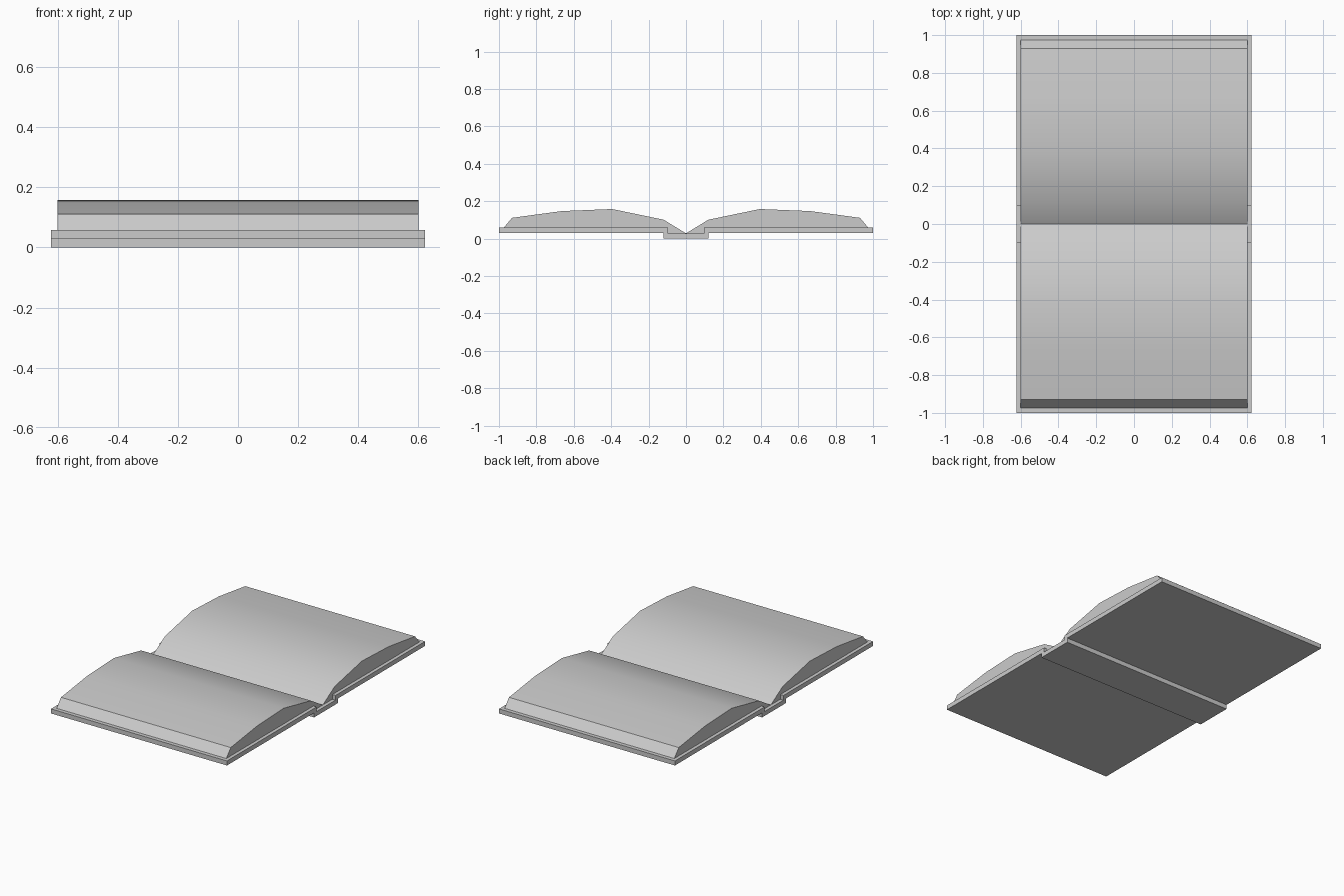
import bpy
import bmesh
import math

if "Cube" in bpy.data.objects:
    bpy.data.objects.remove(bpy.data.objects["Cube"])


def extrude_profile(name, profile, half_width):
    """Extrude a closed (y, z) outline along x, centred on x = 0."""
    bm = bmesh.new()
    face = bm.faces.new([bm.verts.new((-half_width, y, z)) for y, z in profile])
    res = bmesh.ops.extrude_face_region(bm, geom=[face])
    verts = [g for g in res["geom"] if isinstance(g, bmesh.types.BMVert)]
    bmesh.ops.translate(bm, verts=verts, vec=(2 * half_width, 0, 0))
    bmesh.ops.recalc_face_normals(bm, faces=bm.faces)
    mesh = bpy.data.meshes.new(name)
    bm.to_mesh(mesh)
    bm.free()
    obj = bpy.data.objects.new(name, mesh)
    bpy.context.collection.objects.link(obj)
    return obj


# Cover: two boards stepping down into the spine
half_cover = [(0.12, 0.0), (0.12, 0.029), (1.0, 0.029),
              (1.0, 0.058), (0.096, 0.058), (0.096, 0.028)]
mirrored = [(-y, z) for y, z in reversed(half_cover)]
extrude_profile("cover", half_cover + mirrored, 0.622)

# Page blocks: curved top, slanted fore-edge, V-shaped gutter
half_pages = [(0.0, 0.028), (0.096, 0.028), (0.096, 0.058), (0.975, 0.058),
              (0.93, 0.111), (0.665, 0.147), (0.395, 0.158), (0.12, 0.101)]
for name, side in (("front_pages", -1), ("back_pages", 1)):
    pages = extrude_profile(name, [(side * y, z) for y, z in half_pages], 0.6)
    bpy.ops.object.select_all(action='DESELECT')
    pages.select_set(True)
    bpy.context.view_layer.objects.active = pages
    bpy.ops.object.shade_smooth_by_angle(angle=math.radians(28))
